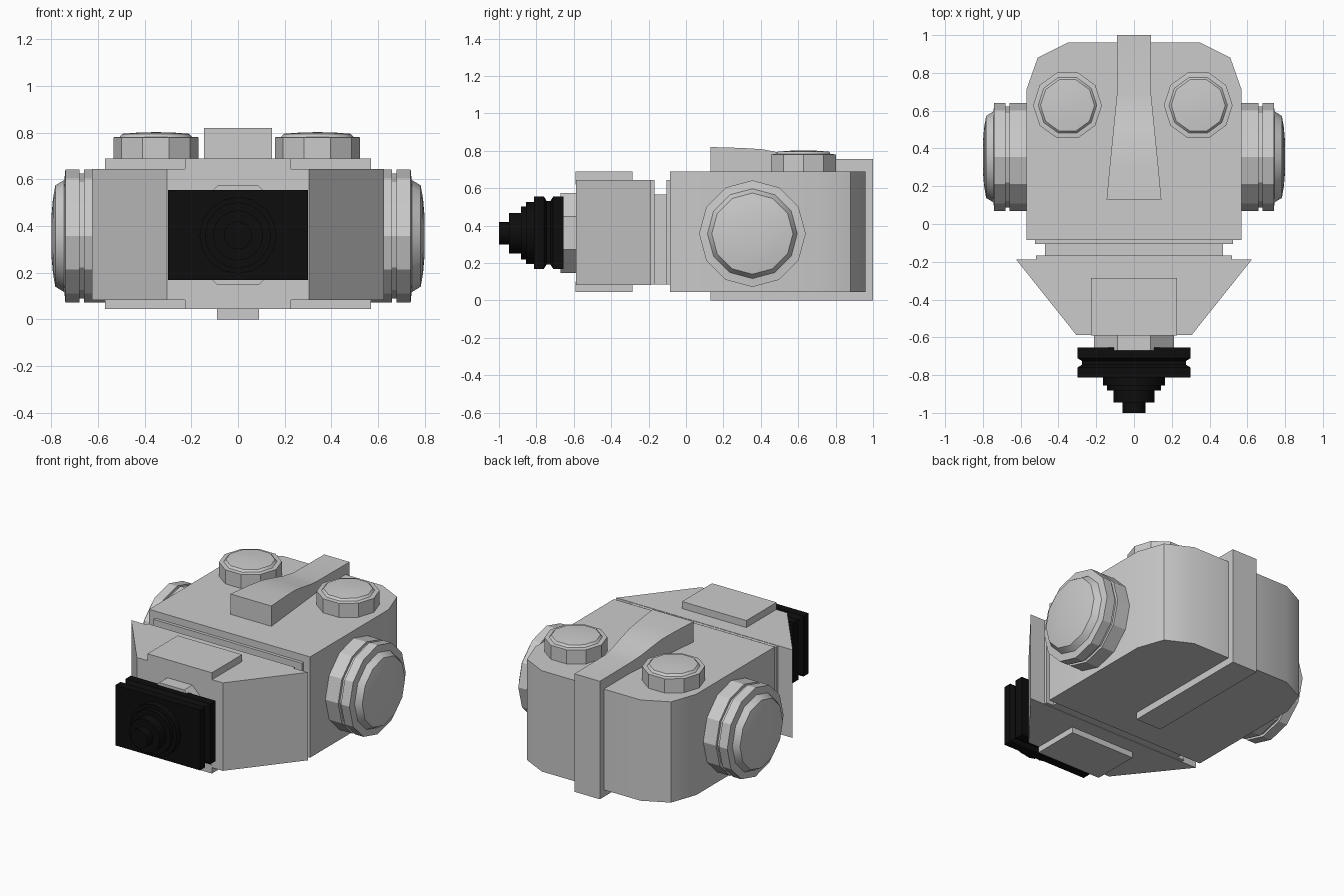
import bpy, bmesh, math
from mathutils import Matrix, Vector

if "Cube" in bpy.data.objects:
    bpy.data.objects.remove(bpy.data.objects["Cube"])

CZ = 0.36  # common axis height


def make(name, rings, color=None, matrix=Matrix()):
    """Skin a list of equal-length point rings and cap both ends."""
    bm = bmesh.new()
    vs = [[bm.verts.new(matrix @ Vector(p)) for p in ring] for ring in rings]
    n = len(vs[0])
    for a, b in zip(vs, vs[1:]):
        for i in range(n):
            j = (i + 1) % n
            bm.faces.new((a[i], a[j], b[j], b[i]))
    bm.faces.new(vs[0])
    bm.faces.new(vs[-1])
    bmesh.ops.recalc_face_normals(bm, faces=bm.faces)
    me = bpy.data.meshes.new(name)
    bm.to_mesh(me)
    bm.free()
    ob = bpy.data.objects.new(name, me)
    bpy.context.collection.objects.link(ob)
    if color:
        me.materials.append(color)
    return ob


def prism(name, outline, z0, z1, color=None):
    return make(name, [[(x, y, z) for x, y in outline] for z in (z0, z1)], color)


def box(name, hx, y0, y1, z0, z1, color=None):
    return prism(name, [(-hx, y0), (hx, y0), (hx, y1), (-hx, y1)], z0, z1, color)


def lathe(name, profile, sides, origin, axis='Z', phase=0.0, color=None):
    """Turn (radius, distance) points around an axis through origin."""
    rot = {'Z': Matrix(), '+X': Matrix.Rotation(math.pi / 2, 4, 'Y'),
           '-X': Matrix.Rotation(-math.pi / 2, 4, 'Y'),
           '-Y': Matrix.Rotation(math.pi / 2, 4, 'X')}[axis]
    ang = [phase + 2 * math.pi * i / sides for i in range(sides)]
    rings = [[(r * math.cos(a), r * math.sin(a), t) for a in ang] for r, t in profile]
    return make(name, rings, color, Matrix.Translation(origin) @ rot)


black = bpy.data.materials.new("black")
black.diffuse_color = (0.004, 0.004, 0.004, 1)
black.use_nodes = True
black.node_tree.nodes["Principled BSDF"].inputs["Base Color"].default_value = black.diffuse_color

# Main housing with chamfered rear corners
half = [(0.57, -0.085), (0.57, 0.71), (0.51, 0.88), (0.35, 0.96)]
prism("main_housing", half + [(-x, y) for x, y in reversed(half)], 0.045, 0.69)

# Rear spine wrapping underneath, and the tapering ridge on top
box("spine_bottom", 0.09, 0.13, 1.0, 0.0, 0.1)
box("spine_back", 0.09, 0.8, 1.0, 0.05, 0.72)
stations = [(0.13, 0.145, 0.82), (0.30, 0.129, 0.815), (0.41, 0.118, 0.808),
            (0.50, 0.109, 0.79), (0.60, 0.099, 0.768), (0.69, 0.09, 0.757),
            (1.0, 0.09, 0.755)]
make("top_ridge", [[(-w, y, 0.66), (w, y, 0.66), (w, y, z), (-w, y, z)]
                   for y, w, z in stations])

# Round buttons on top
button = [(0.182, 0.69), (0.182, 0.78), (0.168, 0.782), (0.155, 0.782),
          (0.143, 0.795), (0.08, 0.8), (0.01, 0.802)]
for side, x in (("left", -0.352), ("right", 0.34)):
    lathe("top_button_" + side, button, 10, (x, 0.628, 0))

# Large side caps with a groove and a domed face
cap = [(0.285, 0.5), (0.285, 0.66), (0.268, 0.66), (0.268, 0.68), (0.285, 0.68),
       (0.285, 0.74), (0.26, 0.742), (0.24, 0.745), (0.217, 0.783),
       (0.16, 0.793), (0.09, 0.799), (0.01, 0.80)]
for side, axis in (("left", '-X'), ("right", '+X')):
    lathe("side_cap_" + side, cap, 12, (0, 0.355, CZ - 0.003), axis)

# Neck between housing and nose
box("neck_rear_plate", 0.525, -0.105, -0.07, 0.085, 0.645)
box("neck", 0.47, -0.18, -0.09, 0.085, 0.567)
box("neck_front_plate", 0.52, -0.2, -0.168, 0.085, 0.643)

# Tapered nose with pads above and below
prism("nose", [(-0.305, -0.588), (0.305, -0.588), (0.625, -0.187), (-0.625, -0.187)],
      0.082, 0.645)
box("nose_top_pad", 0.228, -0.59, -0.285, 0.62, 0.69)
box("nose_bottom_pad", 0.228, -0.59, -0.285, 0.045, 0.1)

# Octagonal mount
lathe("mount", [(0.2305, 0.57), (0.2305, 0.67)], 8, (0, 0, CZ), '-Y', math.pi / 8)

# Black grooved plate and stepped front cone
levels = [(0.30, 0.193, -0.655), (0.30, 0.193, -0.71), (0.275, 0.17, -0.725),
          (0.275, 0.17, -0.745), (0.30, 0.193, -0.76), (0.30, 0.193, -0.812)]
make("front_plate", [[(-w, y, CZ + 0.002 - h), (w, y, CZ + 0.002 - h),
                      (w, y, CZ + 0.002 + h), (-w, y, CZ + 0.002 + h)]
                     for w, h, y in levels], black)
steps = [(0.165, 0.80), (0.165, 0.855), (0.142, 0.855), (0.142, 0.882),
         (0.108, 0.882), (0.108, 0.946), (0.06, 0.946), (0.06, 1.0)]
lathe("front_cone", steps, 16, (0, 0, CZ), '-Y', 0, black)

# Smooth only the shallow edges
bpy.ops.object.select_all(action='SELECT')
bpy.context.view_layer.objects.active = bpy.data.objects["main_housing"]
bpy.ops.object.shade_smooth_by_angle(angle=math.radians(28))
